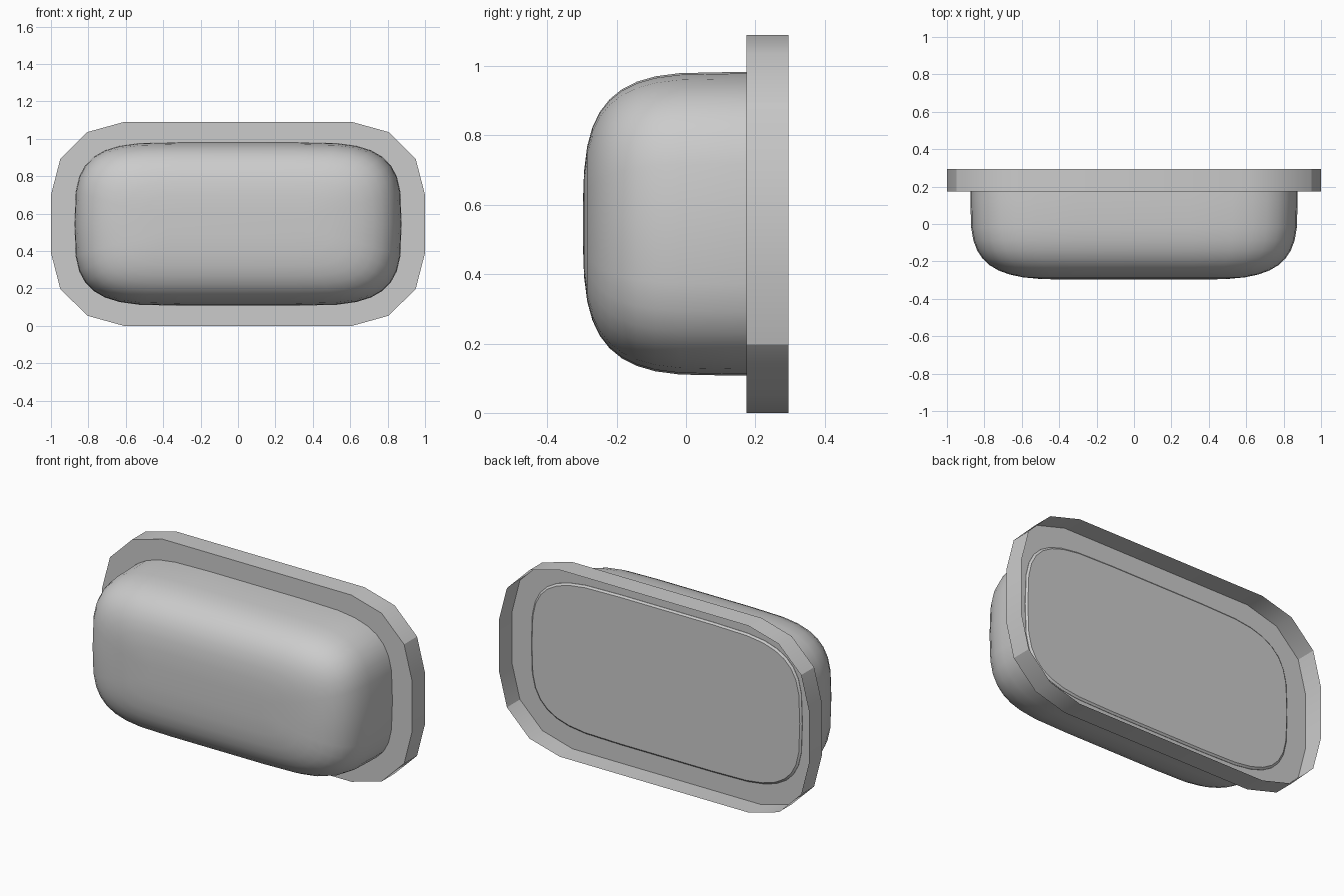
import bpy, bmesh, math

if "Cube" in bpy.data.objects:
    bpy.data.objects.remove(bpy.data.objects["Cube"])

CZ = 0.545          # height of the centre line
P = 3.5             # squareness of the rounded dome
SEG = 8             # segments per quarter of the outline

grey = bpy.data.materials.new("light_grey")
grey.diffuse_color = (0.6, 0.6, 0.6, 1)
grey.use_nodes = True
grey.node_tree.nodes["Principled BSDF"].inputs["Base Color"].default_value = grey.diffuse_color


def sq(v):
    return math.copysign(abs(v) ** (2 / P), v) if abs(v) > 1e-6 else 0.0


def outline(s, inset=0.0):
    """Rounded-rectangle section (x, z offset), shrunk towards a centre bar."""
    quarter = []
    for i in range(SEG + 1):
        a = math.pi / 2 * i / SEG
        quarter.append((0.3 + (0.575 - inset) * s * sq(math.cos(a)),
                        (0.4375 - inset) * s * sq(math.sin(a))))
    return around(quarter)


def around(q):
    """Mirror one quarter (side to top) into a closed loop."""
    low = q[1:] if q[0][1] == 0 else q
    return (q + [(-x, z) for x, z in q[::-1]]
            + [(-x, -z) for x, z in low] + [(x, -z) for x, z in low[::-1]])


def finish(name, bm, angle):
    me = bpy.data.meshes.new(name)
    bm.to_mesh(me)
    bm.free()
    ob = bpy.data.objects.new(name, me)
    bpy.context.collection.objects.link(ob)
    me.materials.append(grey)
    bpy.ops.object.select_all(action='DESELECT')
    ob.select_set(True)
    bpy.context.view_layer.objects.active = ob
    bpy.ops.object.shade_smooth_by_angle(angle=math.radians(angle))


def add_loop(bm, pts, y):
    return [bm.verts.new((x, y, CZ + z)) for x, z in pts]


def bridge(bm, a, b):
    n = len(a)
    for i in range(n):
        j = (i + 1) % n
        bm.faces.new((a[i], a[j], b[j], b[i]))


# Rounded dome: flat back cap with a thin bevel, then rings curving to the front
rings = [(1, 0.010, 0.186), (1, 0.0, 0.177), (1, 0.0, 0.13)]
for k in range(1, 10):
    t = math.pi / 2 * k / 10
    rings.append((sq(math.cos(t)), 0.0, 0.13 - 0.427 * sq(math.sin(t))))
rings.append((0.15, 0.0, -0.297))
bm = bmesh.new()
loops = [add_loop(bm, outline(s, ins), y) for s, ins, y in rings]
for a, b in zip(loops, loops[1:]):
    bridge(bm, a, b)
bm.faces.new(loops[0])
bm.faces.new(loops[-1])
bmesh.ops.recalc_face_normals(bm, faces=bm.faces)
finish("dome", bm, 38)

# Faceted flange: a front plate around the dome with a thin skirt, open behind
outer = around([(1.0, 0.155), (0.95, 0.348), (0.805, 0.491), (0.61, 0.545)])
bm = bmesh.new()
rim = add_loop(bm, outer, 0.175)
hole = add_loop(bm, outline(1), 0.175)
edges = [bm.edges.new((lp[i - 1], lp[i])) for lp in (rim, hole)
         for i in range(len(lp))]
bmesh.ops.triangle_fill(bm, use_beauty=True, use_dissolve=False, edges=edges,
                        normal=(0, -1, 0))
bridge(bm, rim, add_loop(bm, outer, 0.295))
bmesh.ops.recalc_face_normals(bm, faces=bm.faces)
plate = [f for f in bm.faces if abs(f.normal.y) > 0.9]
if plate[0].normal.y > 0:
    bmesh.ops.reverse_faces(bm, faces=bm.faces)
finish("flange", bm, 30)
